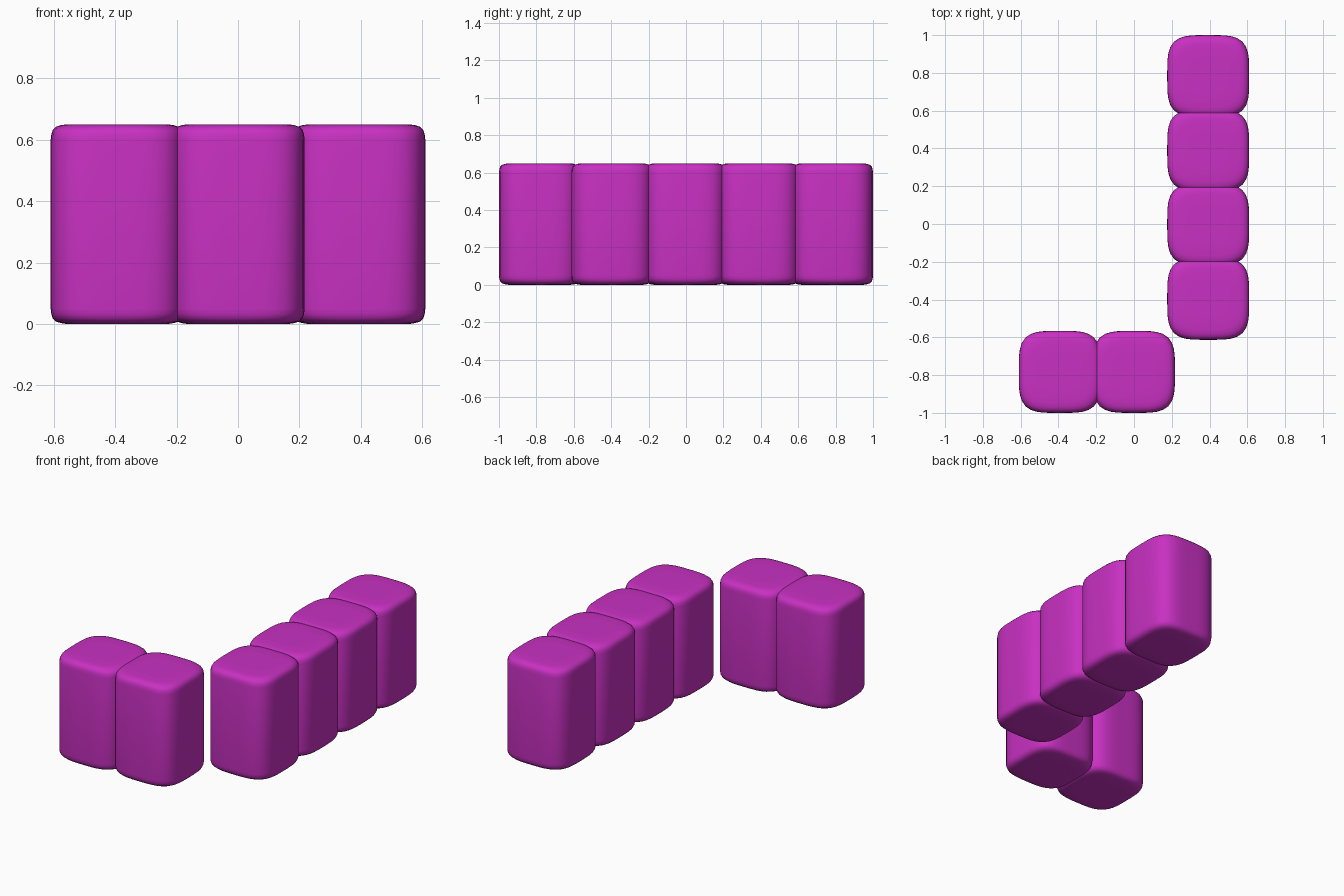
import bpy
import bmesh
from math import cos, sin, pi

if "Cube" in bpy.data.objects:
    bpy.data.objects.remove(bpy.data.objects["Cube"])

HEIGHT = 0.65
HALF = 0.217      # half width of one block
PITCH = 0.393     # spacing between blocks
SIDES = 48

# Rounded rim: (distance from the end face, half width factor, squareness)
RIM = [(0.0, 0.45, 3.0), (0.0, 0.76, 3.1), (0.003, 0.85, 3.3), (0.008, 0.92, 3.5),
       (0.018, 0.968, 3.7), (0.032, 0.99, 3.85), (0.05, 1.0, 3.9)]

mat = bpy.data.materials.new("magenta")
mat.diffuse_color = (0.58, 0.03, 0.54, 1)
mat.use_nodes = True
mat.node_tree.nodes["Principled BSDF"].inputs["Base Color"].default_value = mat.diffuse_color


def squircle(half, n):
    """Points of a rounded square outline."""
    points = []
    for i in range(SIDES):
        c, s = cos(2 * pi * i / SIDES), sin(2 * pi * i / SIDES)
        r = half / (abs(c) ** n + abs(s) ** n) ** (1 / n)
        points.append((r * c, r * s))
    return points


def block_mesh():
    """Upright block with a rounded-square section and soft top and bottom rims."""
    levels = [(d, f, n) for d, f, n in RIM]
    levels += [(HEIGHT - d, f, n) for d, f, n in reversed(RIM)]
    bm = bmesh.new()
    rings = [[bm.verts.new((x, y, z)) for x, y in squircle(HALF * f, n)]
             for z, f, n in levels]
    for low, high in zip(rings, rings[1:]):
        for i in range(SIDES):
            j = (i + 1) % SIDES
            bm.faces.new((low[i], low[j], high[j], high[i]))
    bm.faces.new(rings[0][::-1])
    bm.faces.new(rings[-1])
    for face in bm.faces:
        face.smooth = True
    mesh = bpy.data.meshes.new("block")
    bm.to_mesh(mesh)
    bm.free()
    mesh.materials.append(mat)
    return mesh


def place(name, mesh, x, y):
    obj = bpy.data.objects.new(name, mesh)
    obj.location = (x, y, 0)
    bpy.context.collection.objects.link(obj)


block = block_mesh()

# Long row of four blocks along y
for i in range(4):
    place(f"long_row_block_{i + 1}", block, PITCH, (i - 1) * PITCH - 0.003)

# Short row of two blocks along x
for i in range(2):
    place(f"short_row_block_{i + 1}", block, (i - 1) * PITCH, -0.783)

# Last block of the long row sits flush with the far end
bpy.data.objects["long_row_block_4"].location.y = 0.783
